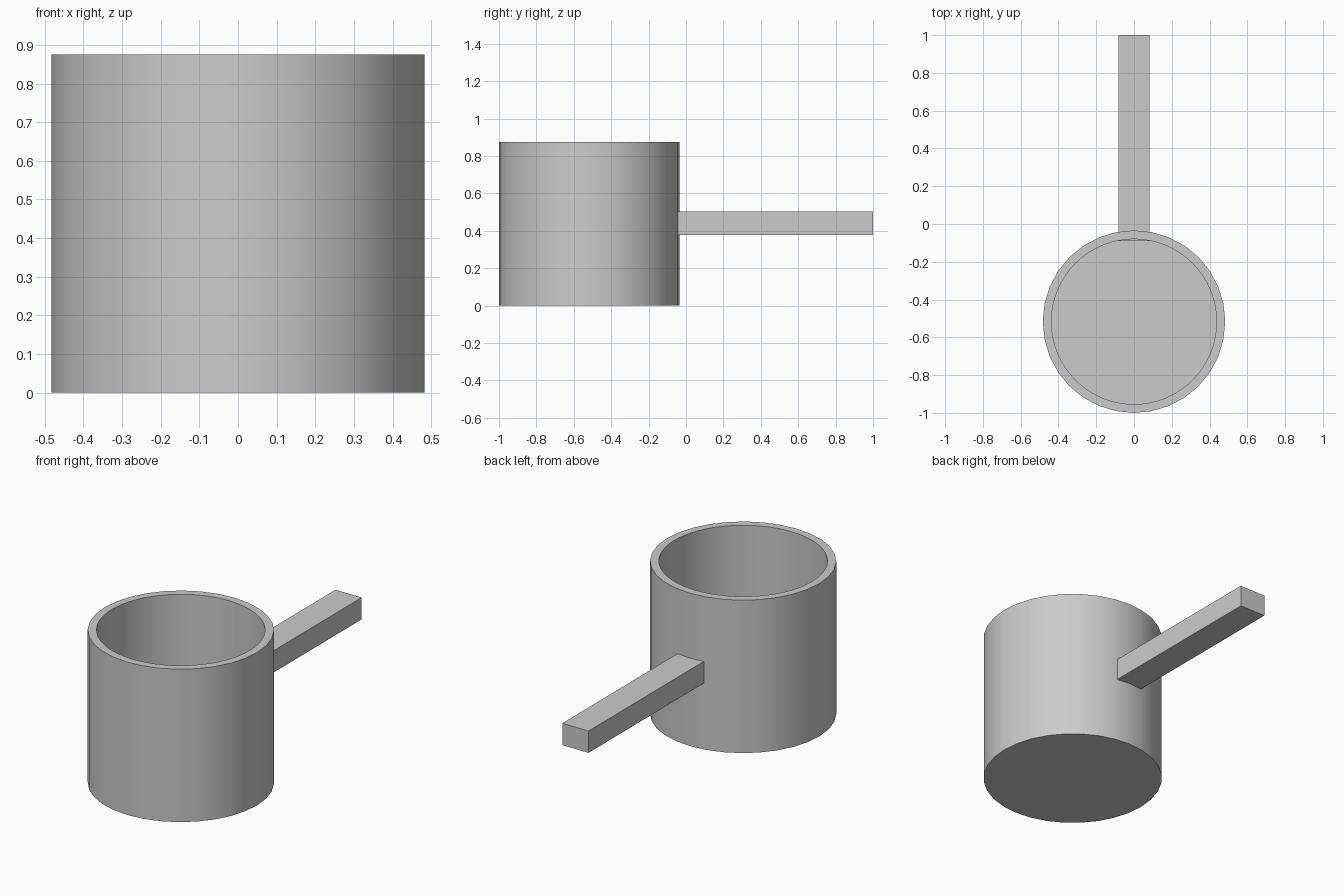
import bpy
import math

old = bpy.data.objects.get("Cube")
if old:
    bpy.data.objects.remove(old, do_unlink=True)

GREY = (0.6, 0.6, 0.6, 1)
grey = bpy.data.materials.new("plain grey")
grey.use_nodes = True
grey.diffuse_color = GREY
grey.node_tree.nodes["Principled BSDF"].inputs["Base Color"].default_value = GREY

CUP_Y, HEIGHT = -0.517, 0.875
OUTER, INNER, FLOOR = 0.483, 0.437, 0.046


def cylinder(name, radius, bottom, top, sides):
    bpy.ops.mesh.primitive_cylinder_add(
        vertices=sides, radius=radius, depth=top - bottom,
        location=(0, CUP_Y, (bottom + top) / 2))
    obj = bpy.context.object
    obj.name = name
    obj.data.materials.append(grey)
    return obj


# Hollow cup: solid cylinder with the inside cut out
cutter = cylinder("cup_hollow_cutter", INNER, FLOOR, HEIGHT + 0.2, 64)
cup = cylinder("cup", OUTER, 0, HEIGHT, 32)
cut = cup.modifiers.new("hollow", 'BOOLEAN')
cut.operation = 'DIFFERENCE'
cut.solver = 'EXACT'
cut.object = cutter
bpy.ops.object.modifier_apply(modifier=cut.name)
bpy.ops.object.shade_smooth_by_angle(angle=math.radians(30))
bpy.data.objects.remove(cutter, do_unlink=True)

# Straight bar handle, its inner end just passing through the wall
start, end, low, high, half = -0.09, 1.0, 0.378, 0.503, 0.083
bpy.ops.mesh.primitive_cube_add(
    size=1, location=(0, (start + end) / 2, (low + high) / 2))
handle = bpy.context.object
handle.name = "handle"
handle.scale = (2 * half, end - start, high - low)
bpy.ops.object.transform_apply(location=False, rotation=False, scale=True)
handle.data.materials.append(grey)
